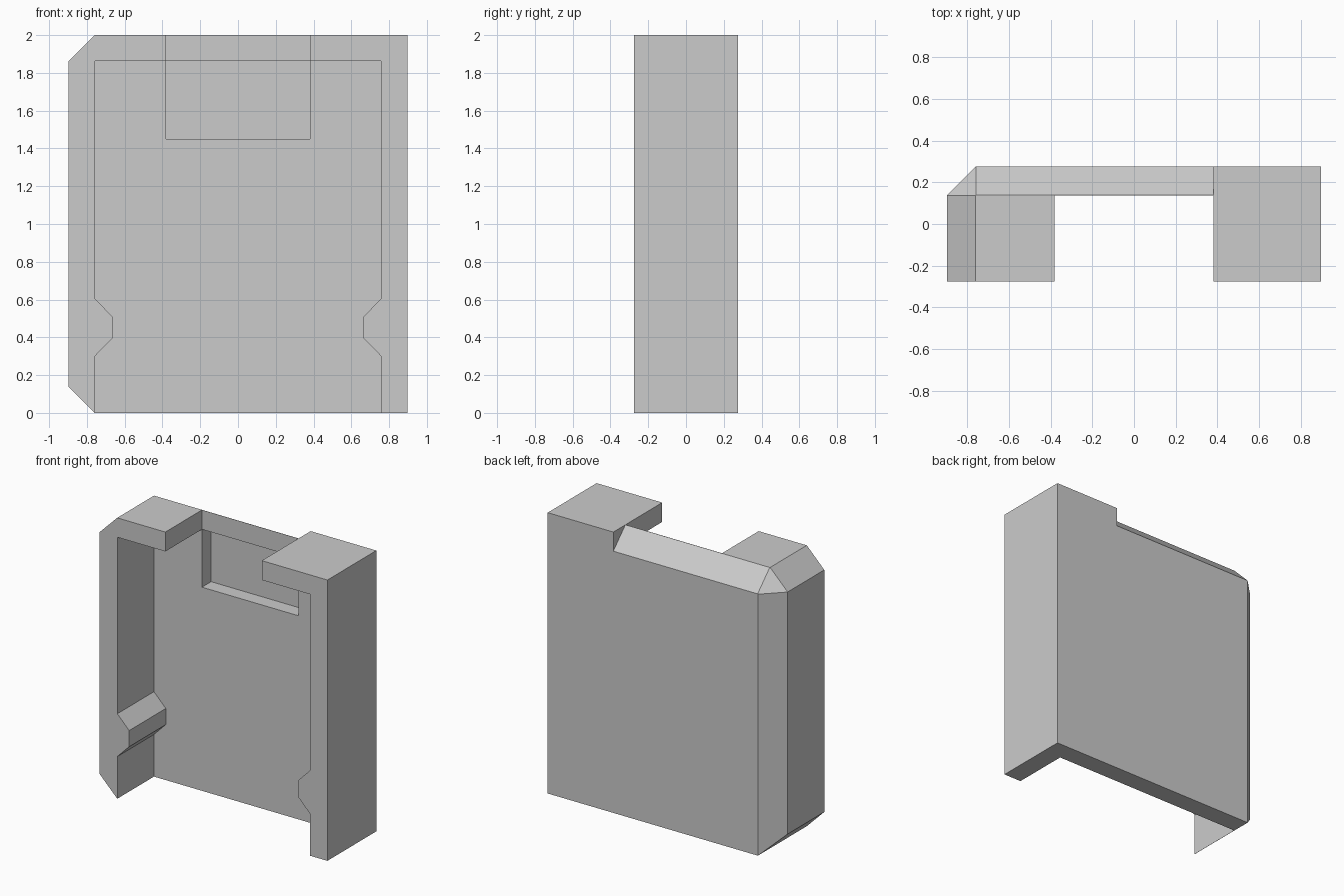
import bpy, bmesh
from mathutils import Vector

cube = bpy.data.objects.get("Cube")
if cube:
    bpy.data.objects.remove(cube, do_unlink=True)

HX, HY, TOP = 0.897, 0.275, 2.0   # half width, half depth, height
D = 0.138                         # wall thickness and chamfer size
INNER = HX - D - 0.001            # inside half width
FLOOR = HY - D                    # inside face of the back panel
GAP = 0.38                        # half width of the top opening

grey = bpy.data.materials.new("plain grey")
grey.use_nodes = True
grey.diffuse_color = (0.6, 0.6, 0.6, 1)
grey.node_tree.nodes["Principled BSDF"].inputs["Base Color"].default_value = (0.6, 0.6, 0.6, 1)


def prism(name, profile, axis, lo, hi):
    """Extrude a closed 2D profile along x or y."""
    def place(a, b, t):
        return (t, a, b) if axis == "x" else (a, t, b)
    bm = bmesh.new()
    face = bm.faces.new([bm.verts.new(place(a, b, lo)) for a, b in profile])
    out = bmesh.ops.extrude_face_region(bm, geom=[face])
    moved = [v for v in out["geom"] if isinstance(v, bmesh.types.BMVert)]
    bmesh.ops.translate(bm, verts=moved, vec=Vector(place(0, 0, hi - lo)))
    bmesh.ops.recalc_face_normals(bm, faces=bm.faces)
    mesh = bpy.data.meshes.new(name)
    bm.to_mesh(mesh)
    bm.free()
    mesh.materials.append(grey)
    obj = bpy.data.objects.new(name, mesh)
    bpy.context.collection.objects.link(obj)
    return obj


def rect(x0, x1, z0, z1):
    return [(x0, z0), (x1, z0), (x1, z1), (x0, z1)]


def slice_off(obj, point, normal):
    """Remove everything beyond a plane and close the cut."""
    bm = bmesh.new()
    bm.from_mesh(obj.data)
    cut = bmesh.ops.bisect_plane(bm, geom=bm.verts[:] + bm.edges[:] + bm.faces[:], dist=1e-5,
                                 plane_co=point, plane_no=normal, clear_outer=True)
    edges = [e for e in bm.edges if e.is_boundary]
    bmesh.ops.holes_fill(bm, edges=edges, sides=0)
    bmesh.ops.recalc_face_normals(bm, faces=bm.faces)
    bm.to_mesh(obj.data)
    bm.free()


def carve(obj, cutter):
    cutter.hide_render = True
    mod = obj.modifiers.new("carve", "BOOLEAN")
    mod.operation = "DIFFERENCE"
    mod.solver = "EXACT"
    mod.object = cutter
    bpy.context.view_layer.objects.active = obj
    bpy.ops.object.modifier_apply(modifier=mod.name)
    bpy.data.objects.remove(cutter, do_unlink=True)


# Outer block with both corners of one side cut off
shell = prism("housing", [(-HX, D), (-HX + D, 0), (HX, 0), (HX, TOP),
                          (-HX + D, TOP), (-HX, TOP - D)], "y", -HY, HY)

# Chamfer along the back upright edge, then the flat three-way corner
slice_off(shell, (-HX, HY - D, 0), (-1, 1, 0))
slice_off(shell, (-HX, HY - D, TOP - D), (-1, 1, 1))

# Chamfer along the back top edge, stopping short of the square side
carve(shell, prism("top_chamfer_cutter", [(HY - D + 0.002, TOP), (HY + 0.1, TOP - D - 0.098),
                                          (HY + 0.1, TOP + 0.1), (HY - D + 0.002, TOP + 0.1)],
                   "x", -1.2, GAP))

# Open cavity with a clip bump on each inner wall
bump = [(INNER, 0.30), (0.665, 0.395), (0.665, 0.51), (INNER, 0.605), (INNER, TOP - D)]
right_line = [(INNER, -0.1)] + bump
left_line = [(-x, z) for x, z in reversed(right_line)]
carve(shell, prism("cavity_cutter", right_line + left_line, "y", -HY - 0.1, FLOOR))

# Opening through the top wall
carve(shell, prism("opening_cutter", rect(-GAP, GAP, TOP - D - 0.1, TOP + 0.1),
                   "y", -HY - 0.1, FLOOR))

# Shallow recess in the back panel below the opening
carve(shell, prism("recess_cutter", rect(-GAP, GAP, 1.45, TOP - D), "y", FLOOR - 0.1, 0.24))
